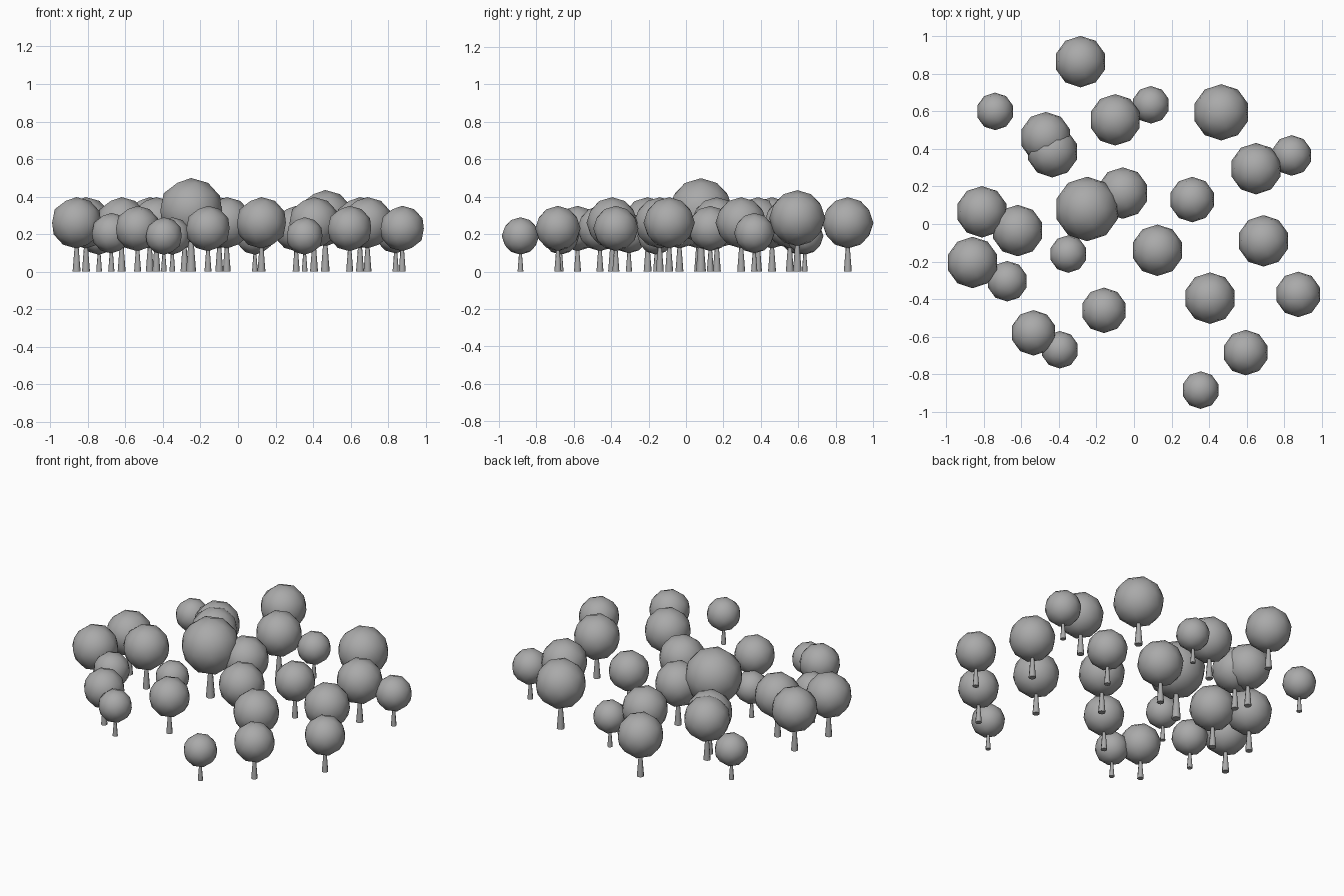
import bpy, math

if "Cube" in bpy.data.objects:
    bpy.data.objects.remove(bpy.data.objects["Cube"], do_unlink=True)

grey = bpy.data.materials.new("plain_grey")
grey.use_nodes = True
grey.diffuse_color = (0.4, 0.4, 0.4, 1)
grey.node_tree.nodes["Principled BSDF"].inputs["Base Color"].default_value = (0.4, 0.4, 0.4, 1)

# Crown radius of each tree size, with the trees' x and y positions
GROVE = {
    0.172: [(-.25, .08)],
    0.150: [(.465, .595)],
    0.137: [(-.285, .865), (-.47, .46), (-.435, .385), (-.10, .555), (.65, .295),
            (-.06, .165), (-.81, .065), (-.62, -.035), (-.86, -.205),
            (.125, -.14), (.69, -.09), (.405, -.395)],
    0.121: [(.31, .13), (-.16, -.46), (-.535, -.58), (.595, -.685), (.875, -.375)],
    0.108: [(.84, .365), (-.675, -.305)],
    0.100: [(-.74, .60), (.09, .635), (-.35, -.16), (-.395, -.67), (.355, -.885)],
}


def finish(name):
    obj = bpy.context.object
    obj.name = name
    obj.data.materials.append(grey)
    bpy.ops.object.shade_smooth_by_angle(angle=math.radians(50))


def tree(x, y, r):
    # Tapered trunk, reaching into the crown
    bpy.ops.mesh.primitive_cone_add(vertices=8, radius1=.155 * r, radius2=.06 * r,
                                    depth=1.2 * r, location=(x, y, .6 * r))
    finish("trunk")
    # Round faceted crown
    bpy.ops.mesh.primitive_ico_sphere_add(subdivisions=2, radius=r, location=(x, y, 1.9 * r))
    finish("crown")


for radius, spots in GROVE.items():
    for x, y in spots:
        tree(x, y, radius)
